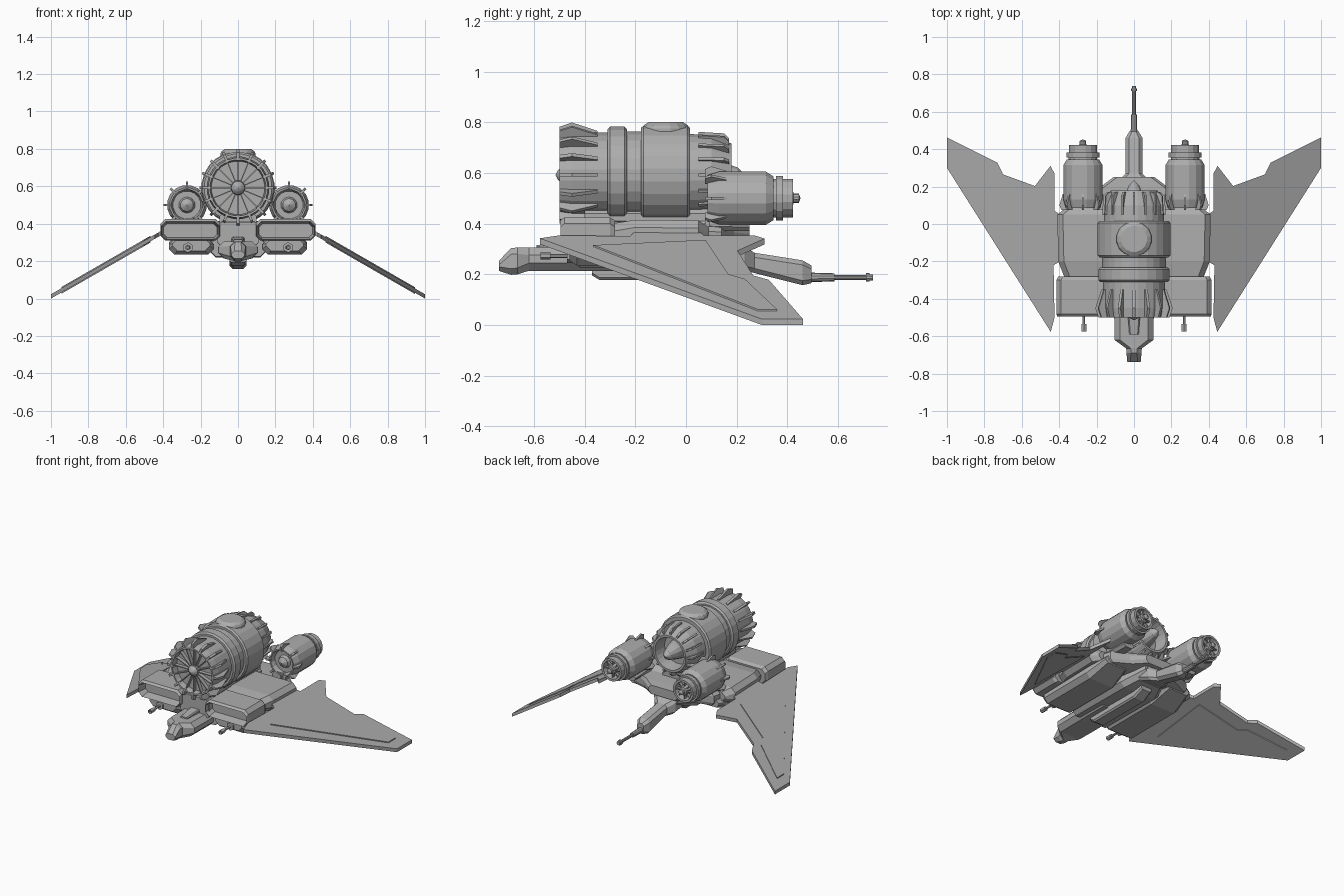
import bpy, bmesh
from math import sin, cos, pi
from mathutils import Matrix, Vector

if "Cube" in bpy.data.objects:
    bpy.data.objects.remove(bpy.data.objects["Cube"])

grey = bpy.data.materials.new("hull grey")
grey.use_nodes = True
grey.diffuse_color = (0.42, 0.42, 0.42, 1)
grey.node_tree.nodes["Principled BSDF"].inputs["Base Color"].default_value = (0.42, 0.42, 0.42, 1)


def finish(name, bm, mirror=False):
    bmesh.ops.remove_doubles(bm, verts=bm.verts, dist=0.0002)
    bmesh.ops.recalc_face_normals(bm, faces=bm.faces)
    mesh = bpy.data.meshes.new(name)
    bm.to_mesh(mesh)
    bm.free()
    mesh.materials.append(grey)
    obj = bpy.data.objects.new(name, mesh)
    bpy.context.collection.objects.link(obj)
    if mirror:
        obj.modifiers.new("mirror", "MIRROR")
    return obj


def skin(bm, rings, cap=True):
    """Bridge rings of points with quads."""
    rows = [[bm.verts.new(p) for p in ring] for ring in rings]
    n = len(rows[0])
    for a, b in zip(rows, rows[1:]):
        for i in range(n):
            j = (i + 1) % n
            bm.faces.new((a[i], a[j], b[j], b[i]))
    if cap:
        return bm.faces.new(rows[0]), bm.faces.new(rows[-1])


def lathe(name, profile, x=0, z=0, n=16, mirror=False):
    """Turn (y, radius) points about an axis along y."""
    bm = bmesh.new()
    rings = [[(x + r * cos(2 * pi * (i + .5) / n), y, z + r * sin(2 * pi * (i + .5) / n))
              for i in range(n)] for y, r in profile]
    skin(bm, rings, cap=False)
    bmesh.ops.dissolve_degenerate(bm, edges=bm.edges, dist=0.0002)
    return finish(name, bm, mirror)


def loft(name, sections, x=0, cut=0.02, mirror=False, recess=0):
    """Chamfered box sections (y, half width, bottom, top) along y."""
    bm = bmesh.new()
    rings = []
    for y, w, lo, hi in sections:
        c = min(cut, w * .6, (hi - lo) * .4)
        rings.append([(x + px, y, pz) for px, pz in (
            (-w + c, lo), (w - c, lo), (w, lo + c), (w, hi - c),
            (w - c, hi), (-w + c, hi), (-w, hi - c), (-w, lo + c))])
    front, _ = skin(bm, rings)
    if recess:
        bm.normal_update()
        bmesh.ops.inset_region(bm, faces=[front], thickness=0.013)
        bmesh.ops.translate(bm, verts=front.verts, vec=(0, recess, 0))
    return finish(name, bm, mirror)


def fins(name, outline, count, thick, x=0, z=0, mirror=False, turn=0):
    """Repeat a (y, radius) outline as flat fins round an axis along y."""
    bm = bmesh.new()
    for i in range(count):
        rot = Matrix.Rotation(2 * pi * (i + turn) / count, 3, "Y")
        skin(bm, [[rot @ Vector((t, y, r)) + Vector((x, 0, z)) for y, r in outline]
                  for t in (-thick / 2, thick / 2)])
    return finish(name, bm, mirror)


def wing_plate(name, outline, half):
    """Slanted plate following the droop of the wing."""
    bm = bmesh.new()
    skin(bm, [[(x, y, 0.345 - (x - 0.42) * 0.575 + t) for x, y in outline]
              for t in (-half, half)])
    return finish(name, bm, True)


# Wings with raised panels
wing_plate("wings", [(.445, -.577), (1, .3), (1, .462), (.73, .327), (.70, .265), (.53, .203),
                     (.447, .31), (.425, .27), (.425, .07), (.395, .05), (.395, -.2),
                     (.43, -.22), (.425, -.5)], 0.0115)
wing_plate("wing_panels", [(.503, -.365), (.945, .285), (.945, .36), (.735, .232),
                           (.702, .167), (.467, .077)], 0.018)

# Main engine, open at both ends
AXIS = 0.592
lathe("main_engine", [(-.46, 0), (-.46, .143), (-.5, .15), (-.5, .16), (-.45, .168), (-.31, .168),
                      (-.31, .182), (-.3, .192), (-.243, .192), (-.233, .182), (-.233, .172),
                      (-.178, .172), (-.178, .187), (-.168, .196), (.006, .196), (.016, .187),
                      (.016, .163), (.10, .158), (.18, .125), (.18, .11), (.09, .10), (.09, 0)],
      z=AXIS, n=24)
lathe("front_hub", [(-.455, .04), (-.49, .036), (-.505, .02), (-.515, 0)], z=AXIS, n=12)
lathe("rear_cone", [(.085, .065), (.15, .05), (.205, .03), (.235, 0)], z=AXIS, n=12)
fins("fan_blades", [(-.485, .025), (-.485, .147), (-.455, .147), (-.455, .025)], 16, .006, z=AXIS)
fins("front_fins", [(-.5, .145), (-.5, .19), (-.45, .207), (-.35, .174), (-.35, .16)],
     16, .014, z=AXIS)
fins("rear_fins", [(.05, .15), (.05, .17), (.15, .164), (.17, .145), (.17, .12)],
     16, .012, z=AXIS)

# Turret cap on the engine
cap = lathe("top_turret", [(-.08, .095), (0, .095), (.012, .09), (.025, .07), (.025, 0)], n=16)
cap.data.transform(Matrix.Translation((0, -.08, .775)) @ Matrix.Rotation(pi / 2, 4, "X"))

# Side engines
POD = dict(x=.273, z=.5, mirror=True)
lathe("side_engines", [(.12, 0), (.12, .075), (.085, .084), (.085, .093), (.13, .107), (.315, .107),
                       (.345, .088), (.345, .078), (.355, .078), (.355, .089), (.382, .089),
                       (.382, .077), (.422, .077), (.422, .062), (.38, .055), (.38, 0)],
      n=16, **POD)
lathe("side_engine_front_cones", [(.122, .045), (.10, .035), (.08, 0)], n=10, **POD)
lathe("side_engine_rear_hubs", [(.375, .035), (.422, .028), (.425, .018), (.445, .018), (.452, 0)],
      n=10, **POD)
fins("side_engine_fins", [(.075, .085), (.075, .115), (.10, .126), (.16, .108), (.16, .095)],
     8, .012, **POD)
fins("side_engine_rear_vanes", [(.39, .02), (.39, .065), (.41, .065), (.41, .02)], 8, .006, **POD)

# Hull: intake boxes, middle deck and rear block
loft("intake_boxes", [(-.495, .155, .315, .412), (-.48, .16, .31, .425), (-.30, .16, .31, .425),
                      (-.28, .15, .315, .412)], x=.255, cut=.025, mirror=True, recess=.06)
loft("hull_centre", [(-.47, .11, .28, .41), (.1, .11, .25, .42)])
loft("middle_deck", [(-.29, .37, .32, .40), (-.2, .405, .31, .415), (.05, .41, .31, .412),
                     (.09, .36, .32, .385)], cut=.03)
loft("rear_block", [(.06, .33, .29, .39), (.14, .31, .30, .387), (.19, .19, .31, .385),
                    (.25, .11, .32, .38)])
loft("engine_saddle", [(-.4, .1, .39, .46), (.1, .1, .39, .46)])
loft("pod_struts", [(.09, .05, .37, .43), (.25, .04, .37, .41)], x=.25, mirror=True)

# Underside slabs and keel
loft("lower_slabs", [(-.46, .10, .255, .32), (-.43, .12, .235, .32), (-.02, .12, .235, .33),
                     (.13, .09, .29, .34)], x=.25, cut=.03, mirror=True)
loft("belly", [(-.42, .15, .225, .32), (.05, .15, .22, .33), (.22, .09, .26, .36)], cut=.03)
loft("keel", [(-.37, .045, .195, .25), (-.34, .045, .177, .25), (.05, .045, .177, .25),
              (.12, .04, .21, .26)], cut=.01)

# Nose
loft("nose", [(-.737, .036, .213, .255), (-.69, .04, .198, .303), (-.665, .042, .2, .306),
              (-.62, .104, .214, .306), (-.48, .106, .214, .306), (-.2, .106, .214, .306)], cut=.03)
loft("nose_hatch", [(-.59, .025, .29, .315), (-.46, .035, .29, .33)], cut=.006)

# Tail boom and rear gun
loft("tail_boom", [(.15, .095, .24, .36), (.23, .08, .215, .31), (.27, .045, .205, .285),
                   (.46, .045, .157, .255), (.495, .025, .165, .235)], cut=.018)
lathe("rear_gun", [(.48, 0), (.48, .019), (.585, .016), (.585, .010), (.71, .010), (.71, .017),
                   (.725, .017), (.725, .012), (.737, .012), (.737, 0)], z=.188, n=10)

# Forward guns
lathe("forward_guns", [(-.45, .028), (-.47, .028), (-.47, .008), (-.535, .008), (-.535, .015),
                       (-.575, .015), (-.575, .009), (-.55, .008), (-.55, 0)],
      x=.268, z=.273, n=6, mirror=True)
